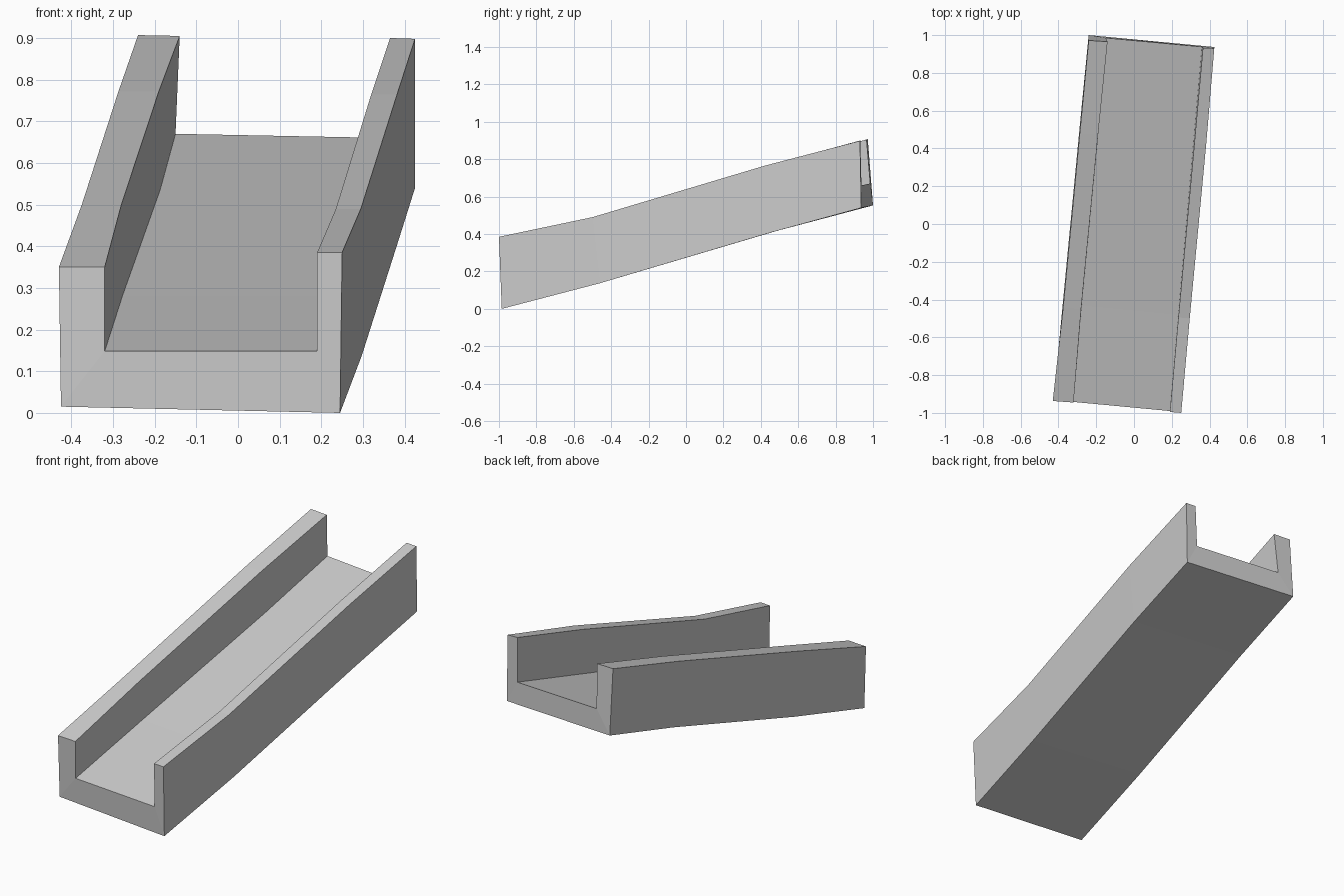
import bpy, bmesh

# Cross-sections of the chute from front to back. Each runs: outer left bottom,
# outer left top, inner left top, inner left floor, inner right floor,
# inner right top, outer right top, outer right bottom.
sections = [
    [(-.425, -.93, .015), (-.43, -.937, .35), (-.32, -.945, .35), (-.32, -.942, .148),
     (.19, -.99, .148), (.19, -.995, .385), (.25, -1, .385), (.245, -.985, 0)],
    [(-.375, -.40, .157), (-.375, -.44, .50), (-.28, -.45, .50), (-.277, -.43, .282),
     (.235, -.48, .28), (.235, -.495, .49), (.295, -.50, .49), (.297, -.46, .137)],
    [(-.287, .52, .427), (-.287, .48, .772), (-.19, .475, .772), (-.187, .50, .535),
     (.317, .45, .53), (.32, .43, .765), (.382, .42, .765), (.384, .46, .41)],
    [(-.24, 1, .553), (-.24, .972, .907), (-.14, .965, .905), (-.15, .985, .67),
     (.36, .938, .66), (.365, .932, .90), (.425, .93, .898), (.425, .937, .54)],
]

bm = bmesh.new()
rings = [[bm.verts.new(p) for p in s] for s in sections]

# Skin between neighbouring sections
for a, b in zip(rings, rings[1:]):
    for i in range(8):
        j = (i + 1) % 8
        bm.faces.new((a[i], a[j], b[j], b[i]))

# U-shaped end caps: left wall, floor slab, right wall
for r in (rings[0], rings[-1]):
    for quad in ((0, 1, 2, 3), (0, 3, 4, 7), (4, 5, 6, 7)):
        bm.faces.new([r[k] for k in quad])

bmesh.ops.recalc_face_normals(bm, faces=bm.faces)
mesh = bpy.data.meshes.new("channel_ramp")
bm.to_mesh(mesh)
bm.free()
bpy.context.collection.objects.link(bpy.data.objects.new("channel_ramp", mesh))
